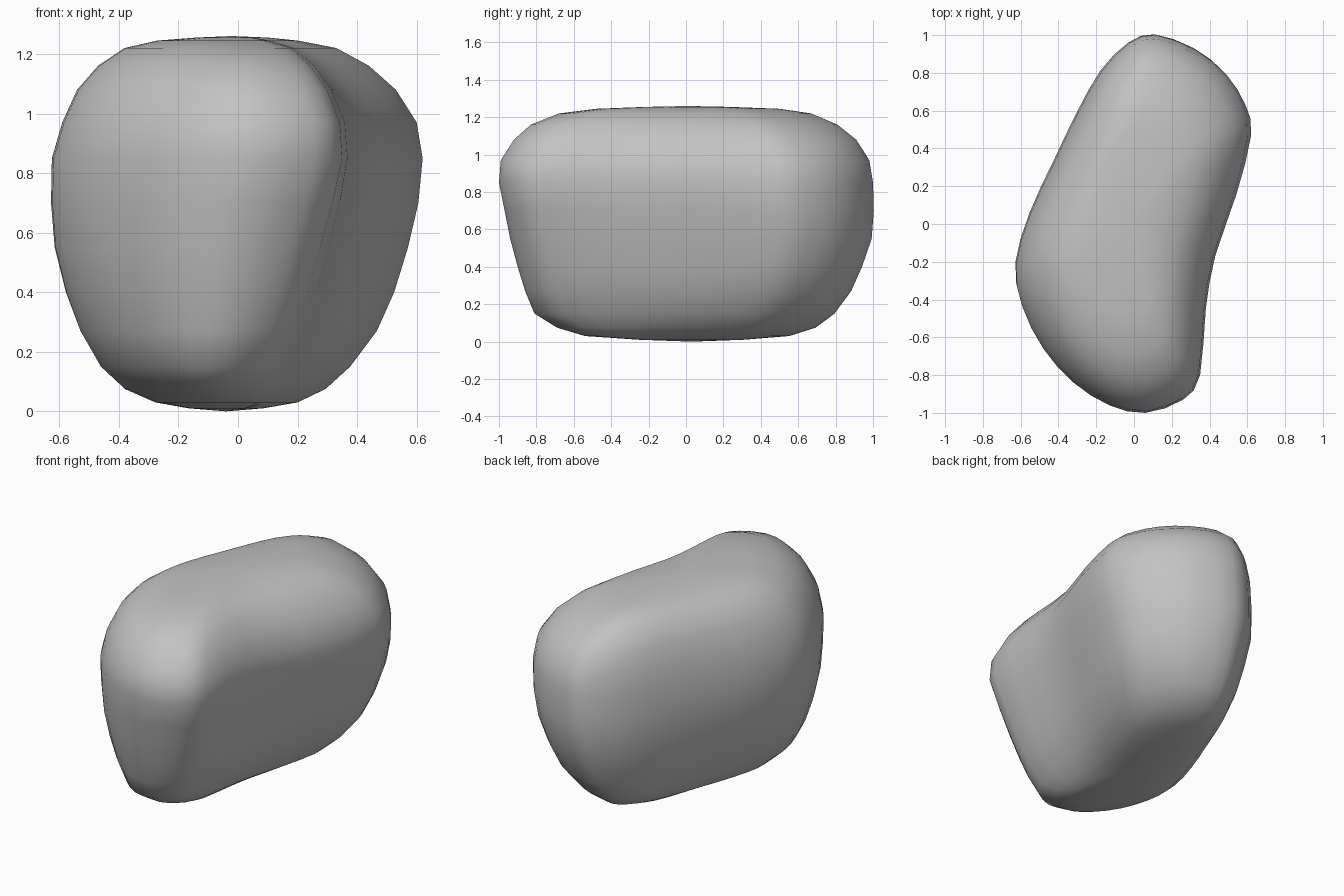
import bpy
import bmesh

# Remove the default cube only
cube = bpy.data.objects.get("Cube")
if cube:
    bpy.data.objects.remove(cube, do_unlink=True)

# Kidney-shaped plan outline at the widest height, counterclockwise
OUTLINE = [
    (0.12, 1.0), (-0.02, 0.96), (-0.17, 0.81), (-0.3, 0.58), (-0.42, 0.33),
    (-0.55, 0.05), (-0.625, -0.22), (-0.59, -0.44), (-0.48, -0.66),
    (-0.32, -0.84), (-0.13, -0.96), (0.06, -1.0), (0.26, -0.93),
    (0.35, -0.8), (0.38, -0.45), (0.43, -0.17), (0.54, 0.15),
    (0.62, 0.47), (0.59, 0.63), (0.49, 0.79), (0.33, 0.92),
]

# Extents of each level: height, x min, x max, y min, y max
LEVELS = [
    (0.01, -0.16, 0.08, -0.25, 0.3),
    (0.03, -0.27, 0.19, -0.54, 0.54),
    (0.075, -0.37, 0.28, -0.69, 0.68),
    (0.15, -0.45, 0.36, -0.81, 0.78),
    (0.27, -0.52, 0.45, -0.86, 0.87),
    (0.4, -0.57, 0.51, -0.9, 0.93),
    (0.55, -0.61, 0.56, -0.94, 0.985),
    (0.7, -0.625, 0.6, -0.97, 1.0),
    (0.85, -0.625, 0.62, -1.0, 1.0),
    (0.97, -0.59, 0.6, -0.99, 0.98),
    (1.08, -0.54, 0.53, -0.92, 0.91),
    (1.16, -0.47, 0.44, -0.83, 0.81),
    (1.22, -0.38, 0.33, -0.68, 0.67),
    (1.245, -0.27, 0.2, -0.48, 0.5),
    (1.255, -0.14, 0.1, -0.22, 0.24),
]
WIDEST_HEIGHT = 0.85
FRONT_TAPER = 0.18
CORNER_FULLNESS = 0.13


def remap(value, source_low, source_high, low, high):
    """Map a value linearly from one range to another."""
    factor = (value - source_low) / (source_high - source_low)
    return low + factor * (high - low)


def clamp(value):
    return max(0.0, min(1.0, value))


def refine(points):
    """Add a curved midpoint after each point of a closed outline."""
    count = len(points)
    result = []
    for i, point in enumerate(points):
        before, after, beyond = (points[(i + k) % count] for k in (-1, 1, 2))
        result.append(point)
        result.append(tuple((9 * (b + c) - a - d) / 16 for a, b, c, d
                            in zip(before, point, after, beyond)))
    return result


def section_point(outline_point, level):
    """Fit an outline point to a level and shape its lower corners."""
    height, x_low, x_high, y_low, y_high = level
    outline_x, outline_y = outline_point
    x = remap(outline_x, -0.625, 0.62, x_low, x_high)
    y = remap(outline_y, -1, 1, y_low, y_high)
    depth = max(0.0, WIDEST_HEIGHT - height)

    # Fuller lower corners at the back left and front right
    swell = 1 + CORNER_FULLNESS * depth * max(0.0, outline_x * outline_y) / 0.6
    x *= swell
    y *= swell

    # Lower front end drawn in on the hollow side
    side_weight = clamp(outline_x / 0.6 + 0.5)
    x -= FRONT_TAPER * depth * side_weight * min(0.0, y) ** 2
    return (x, y, height)


def make_material(name, colour):
    material = bpy.data.materials.new(name)
    material.use_nodes = True
    material.diffuse_color = colour
    shader = material.node_tree.nodes["Principled BSDF"]
    shader.inputs["Base Color"].default_value = colour
    shader.inputs["Roughness"].default_value = 0.8
    return material


def build_boulder():
    bm = bmesh.new()
    outline = refine(OUTLINE)
    rings = [[bm.verts.new(section_point(point, level)) for point in outline]
             for level in LEVELS]
    count = len(outline)

    # Sides between neighbouring levels
    for lower, upper in zip(rings, rings[1:]):
        for i in range(count):
            j = (i + 1) % count
            bm.faces.new((lower[i], lower[j], upper[j], upper[i]))

    # Shallow domes closing the underside and the crown
    base = bm.verts.new((-0.04, 0.03, 0))
    crown = bm.verts.new((-0.02, 0.01, 1.26))
    for i in range(count):
        j = (i + 1) % count
        bm.faces.new((base, rings[0][j], rings[0][i]))
        bm.faces.new((crown, rings[-1][i], rings[-1][j]))

    bmesh.ops.recalc_face_normals(bm, faces=bm.faces[:])
    for face in bm.faces:
        face.smooth = True
    mesh = bpy.data.meshes.new("boulder")
    bm.to_mesh(mesh)
    bm.free()
    boulder = bpy.data.objects.new("boulder", mesh)
    bpy.context.collection.objects.link(boulder)
    return boulder


# Single smooth boulder in plain stone grey
stone = make_material("stone_grey", (0.54, 0.54, 0.54, 1.0))
boulder = build_boulder()
boulder.data.materials.append(stone)
